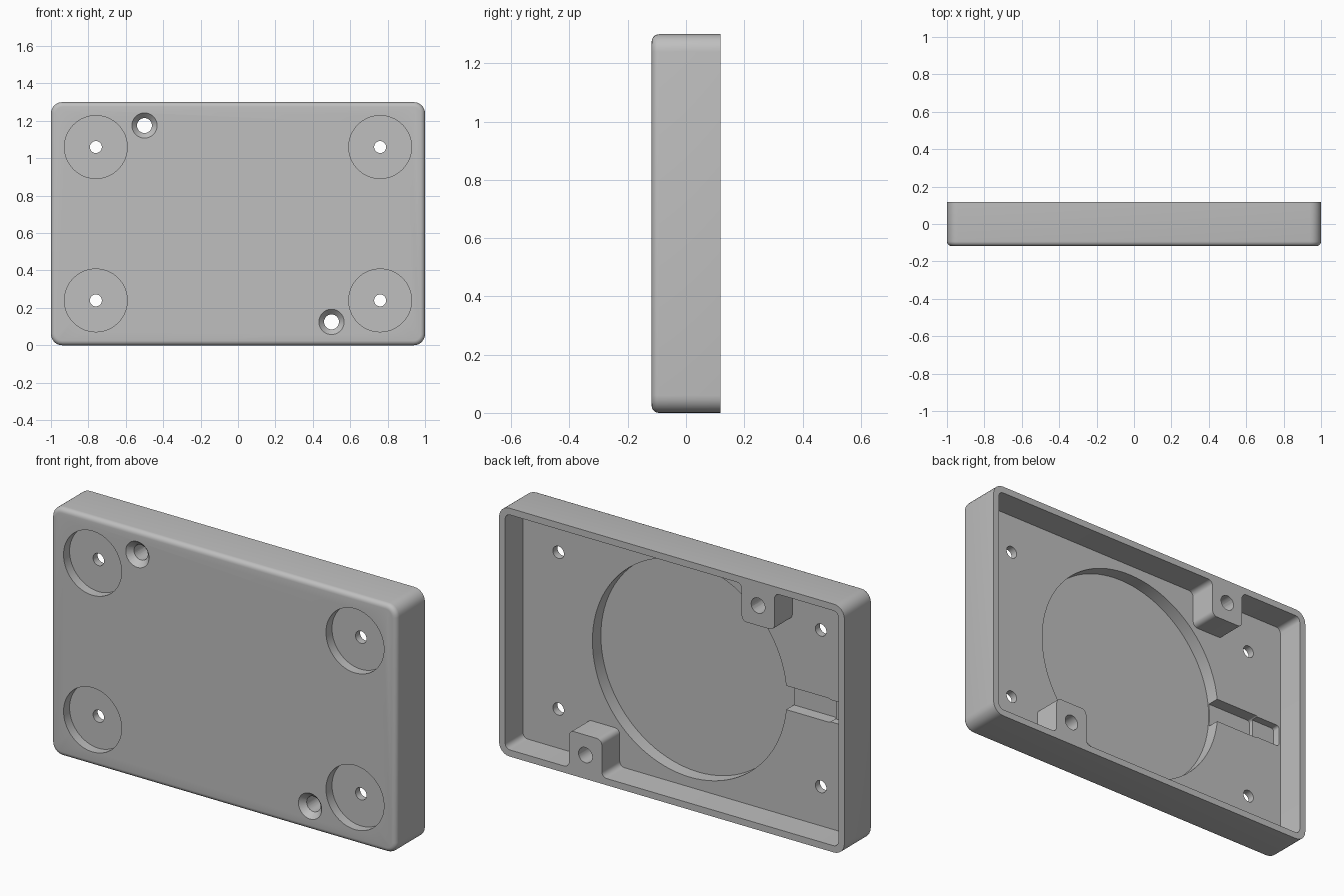
import bpy, bmesh, math
from mathutils import Matrix

if "Cube" in bpy.data.objects:
    bpy.data.objects.remove(bpy.data.objects["Cube"])

FRONT, BACK, FLOOR, POCKET = -0.118, 0.118, -0.03, -0.1
W, H, WALL = 1.0, 1.3, 0.035

grey = bpy.data.materials.new("plain grey")
grey.use_nodes = True
colour = (0.52, 0.52, 0.52, 1)
grey.diffuse_color = colour
grey.node_tree.nodes["Principled BSDF"].inputs["Base Color"].default_value = colour


def finish(bm, name):
    bmesh.ops.recalc_face_normals(bm, faces=bm.faces)
    mesh = bpy.data.meshes.new(name)
    bm.to_mesh(mesh)
    bm.free()
    mesh.materials.append(grey)
    obj = bpy.data.objects.new(name, mesh)
    bpy.context.collection.objects.link(obj)
    return obj


def prism(name, outline, y0, y1, radius, front_round=0):
    """Extrude an (x, z) outline along y with rounded corners."""
    bm = bmesh.new()
    face = bm.faces.new([bm.verts.new((x, y0, z)) for x, z in outline])
    ext = bmesh.ops.extrude_face_region(bm, geom=[face])["geom"]
    for v in ext:
        if isinstance(v, bmesh.types.BMVert):
            v.co.y = y1
    if face.is_valid and len(bm.faces) < len(outline) + 2:
        bm.faces.new([v for v in face.verts])
    sides = [e for e in bm.edges if abs(e.verts[0].co.y - e.verts[1].co.y) > 0.01]
    bmesh.ops.bevel(bm, geom=sides, offset=radius, segments=6, profile=0.5, affect='EDGES')
    if front_round:
        rim = [e for e in bm.edges if all(abs(v.co.y - y0) < 1e-5 for v in e.verts)]
        bmesh.ops.bevel(bm, geom=rim, offset=front_round, segments=5, profile=0.5, affect='EDGES')
    return finish(bm, name)


def rect(x0, x1, z0, z1):
    return [(x0, z0), (x1, z0), (x1, z1), (x0, z1)]


def drill(name, x, z, y0, y1, r_front, r_back=None, sides=48):
    bm = bmesh.new()
    place = Matrix.Translation((x, (y0 + y1) / 2, z)) @ Matrix.Rotation(math.pi / 2, 4, 'X')
    bmesh.ops.create_cone(bm, cap_ends=True, segments=sides, radius1=r_back or r_front,
                          radius2=r_front, depth=y1 - y0, matrix=place)
    return finish(bm, name)


def cut(body, cutter):
    mod = body.modifiers.new("cut", 'BOOLEAN')
    mod.operation, mod.solver, mod.object = 'DIFFERENCE', 'EXACT', cutter
    bpy.context.view_layer.objects.active = body
    bpy.ops.object.modifier_apply(modifier=mod.name)
    bpy.data.objects.remove(cutter)


# Outer housing with softened front edge
housing = prism("housing", rect(-W, W, 0, H), FRONT, BACK, 0.06, 0.025)

# Open back cavity, whose outline steps around the two screw bosses
ix, z0, z1, boss = W - WALL, WALL, H - WALL, 0.23
half = [(-ix, z0), (0.405, z0), (0.405, boss), (0.595, boss), (0.595, z0), (ix, z0)]
outline = half + [(-x, H - z) for x, z in half]
cut(housing, prism("cavity", outline, FLOOR, BACK + 0.1, 0.028))

# Large round pocket in the floor
cut(housing, drill("pocket", 0, H / 2, POCKET, 0, 0.563, sides=96))

# Cable channel from pocket to side wall, shallower at its end
cut(housing, prism("channel", rect(-0.82, -0.5, 0.59, 0.715), POCKET + 0.006, 0, 0.015))
cut(housing, prism("channel_end", rect(-0.955, -0.75, 0.595, 0.71), -0.07, 0, 0.015))

# Four foot recesses with small through holes
for x in (-0.76, 0.76):
    for z in (0.24, 1.06):
        cut(housing, drill("foot_recess", x, z, FRONT - 0.05, FRONT + 0.05, 0.168, sides=64))
        cut(housing, drill("foot_hole", x, z, -0.2, 0.1, 0.032, sides=32))

# Countersunk screw holes through the bosses
for x, z in ((-0.5, 1.175), (0.5, 0.125)):
    cut(housing, drill("screw_hole", x, z, -0.2, 0.2, 0.04, sides=32))
    cut(housing, drill("countersink", x, z, -0.128, -0.088, 0.077, 0.039))

bpy.ops.object.select_all(action='DESELECT')
housing.select_set(True)
bpy.context.view_layer.objects.active = housing
bpy.ops.object.shade_smooth_by_angle(angle=math.radians(30))
